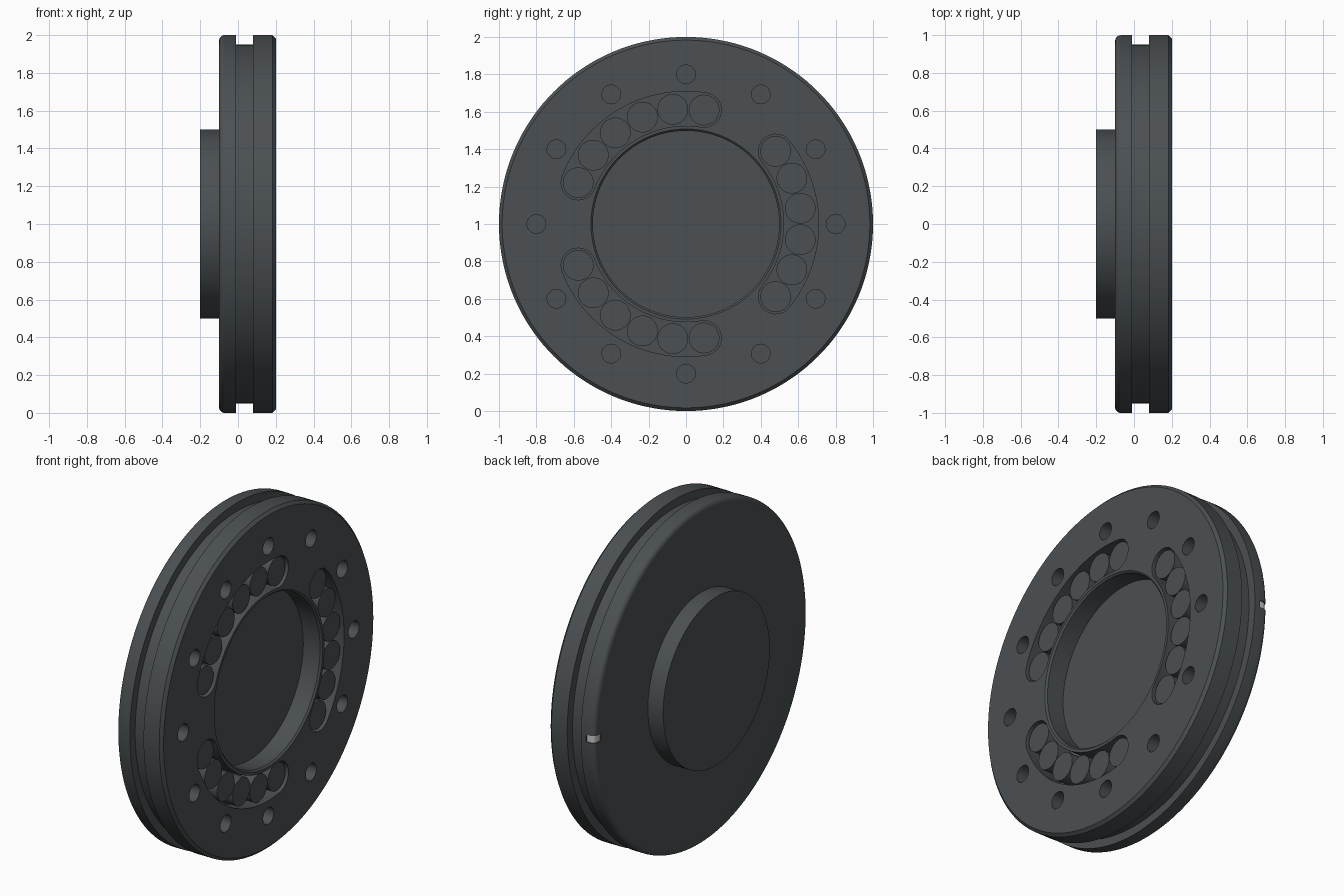
import bpy, bmesh
from math import sin, cos, pi, radians

if "Cube" in bpy.data.objects:
    bpy.data.objects.remove(bpy.data.objects["Cube"])

SEG = 144
CZ = 1.0  # height of the wheel axis


def material(name, rgb):
    m = bpy.data.materials.new(name)
    m.diffuse_color = (*rgb, 1)
    m.use_nodes = True
    m.node_tree.nodes["Principled BSDF"].inputs["Base Color"].default_value = m.diffuse_color
    return m


dark = material("dark_grey", (0.07, 0.08, 0.085))
light = material("light_grey", (0.75, 0.75, 0.75))


def make_object(name, bm, mat):
    bmesh.ops.recalc_face_normals(bm, faces=bm.faces)
    me = bpy.data.meshes.new(name)
    bm.to_mesh(me)
    bm.free()
    me.materials.append(mat)
    ob = bpy.data.objects.new(name, me)
    bpy.context.collection.objects.link(ob)
    return ob


def smooth(ob):
    bpy.ops.object.select_all(action='DESELECT')
    ob.select_set(True)
    bpy.context.view_layer.objects.active = ob
    bpy.ops.object.shade_smooth_by_angle(angle=radians(30))


def prism(bm, pts, a, b, axis='x'):
    """Extrude a flat outline from a to b along x (points y,z) or z (points x,y)."""
    def place(p, t):
        return (t, p[0], CZ + p[1]) if axis == 'x' else (p[0], p[1], CZ + t)
    lo = [bm.verts.new(place(p, a)) for p in pts]
    hi = [bm.verts.new(place(p, b)) for p in pts]
    bm.faces.new(lo)
    bm.faces.new(hi)
    for i in range(len(pts)):
        j = (i + 1) % len(pts)
        bm.faces.new((lo[i], lo[j], hi[j], hi[i]))


def arc(cx, cy, r, a0, a1, n):
    return [(cx + r * cos(radians(a0 + (a1 - a0) * i / n)),
             cy + r * sin(radians(a0 + (a1 - a0) * i / n))) for i in range(n + 1)]


def circle(cx, cy, r, n=32):
    return arc(cx, cy, r, 0, 360, n)[:-1]


# Turned body: rear hub, rounded rear rim, groove, chamfered front, recessed bore
profile = [(-0.2, 0.5), (-0.1, 0.5)]
profile += arc(-0.07, 0.97, 0.03, 180, 90, 6)
profile += [(-0.01, 1), (-0.01, 0.95), (0.08, 0.95), (0.08, 1), (0.183, 1),
            (0.2, 0.983), (0.2, 0.508), (0.19, 0.498), (0.08, 0.498)]
bm = bmesh.new()
rings = [[bm.verts.new((x, r * cos(2 * pi * i / SEG), CZ + r * sin(2 * pi * i / SEG)))
          for i in range(SEG)] for x, r in profile]
for p, q in zip(rings, rings[1:]):
    for i in range(SEG):
        j = (i + 1) % SEG
        bm.faces.new((p[i], p[j], q[j], q[i]))
bm.faces.new(rings[0])
bm.faces.new(rings[-1])
body = make_object("disc_body", bm, dark)

# Cutters: ring of bolt holes, three curved slots, rim notch
R, HALF, END = 0.617, 0.092, 39
bm = bmesh.new()
for k in range(12):
    a = k * pi / 6
    prism(bm, circle(0.8 * cos(a), 0.8 * sin(a), 0.05), 0.1, 0.25)
for c in (0, 120, 240):
    lo, hi = c - END, c + END
    e0 = (R * cos(radians(lo)), R * sin(radians(lo)))
    e1 = (R * cos(radians(hi)), R * sin(radians(hi)))
    pts = arc(0, 0, R + HALF, lo, hi, 32)
    pts += arc(*e1, HALF, hi, hi + 180, 16)[1:-1]
    pts += arc(0, 0, R - HALF, hi, lo, 32)
    pts += arc(*e0, HALF, lo + 180, lo + 360, 16)[1:-1]
    prism(bm, pts, 0.1, 0.25)
notch = [(-0.09, 0.94)] + arc(-0.07, 0.97, 0.02, 180, 90, 6) + [(-0.045, 0.99)]
prism(bm, notch + [(-0.045, 1.05), (-0.15, 1.05), (-0.15, 0.94)], -0.022, 0.022, 'z')
cutter = make_object("cutter", bm, dark)
cutter.hide_render = True

mod = body.modifiers.new("cuts", 'BOOLEAN')
mod.operation = 'DIFFERENCE'
mod.solver = 'EXACT'
mod.object = cutter
bpy.context.view_layer.objects.active = body
body.select_set(True)
bpy.ops.object.modifier_apply(modifier=mod.name)
bpy.data.objects.remove(cutter)
smooth(body)

# Round studs filling the slots
bm = bmesh.new()
for c in (0, 120, 240):
    for k in range(6):
        a = radians(c - END + k * END * 2 / 5)
        prism(bm, circle(R * cos(a), R * sin(a), 0.082, 40), 0.09, 0.185)
smooth(make_object("slot_studs", bm, dark))

# Pale marker lining the rim notch
bm = bmesh.new()
outer = arc(-0.07, 0.97, 0.024, 90, 180, 6)
prism(bm, notch + [(-0.045, 0.994)] + outer + [(-0.094, 0.94)], -0.021, 0.021, 'z')
smooth(make_object("rim_marker", bm, light))
